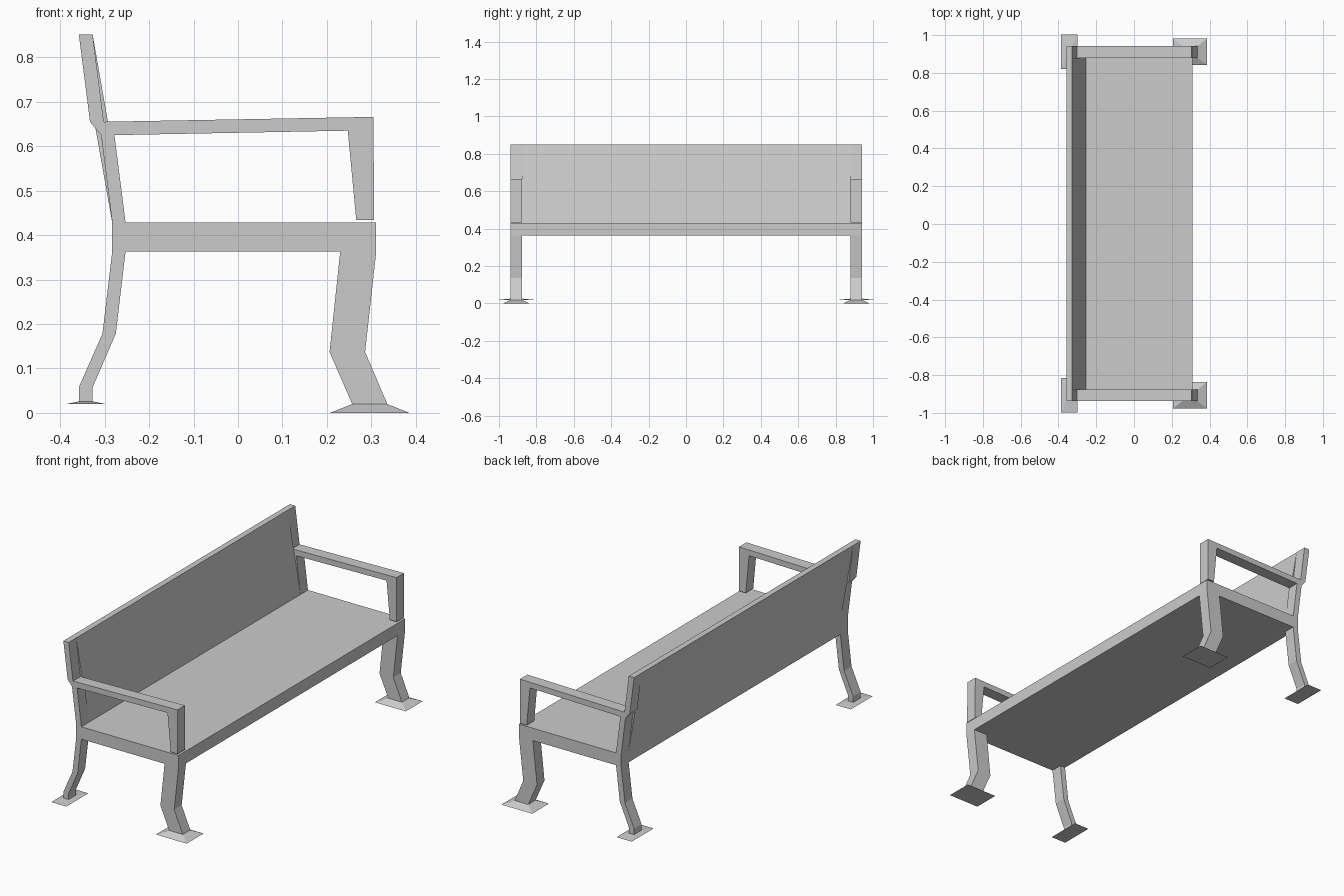
import bpy, bmesh

if "Cube" in bpy.data.objects:
    bpy.data.objects.remove(bpy.data.objects["Cube"])

SIDES = {"left": -0.907, "right": 0.911}   # y centre of each end frame
HALF = 0.031                               # half thickness of the frame


def finish(bm, name):
    bmesh.ops.recalc_face_normals(bm, faces=bm.faces)
    mesh = bpy.data.meshes.new(name)
    bm.to_mesh(mesh)
    bm.free()
    obj = bpy.data.objects.new(name, mesh)
    bpy.context.collection.objects.link(obj)
    return obj


def extrude_profile(name, points, y0, y1):
    """Extrude an x-z outline from y0 to y1."""
    bm = bmesh.new()
    face = bm.faces.new([bm.verts.new((x, y0, z)) for x, z in points])
    new = bmesh.ops.extrude_face_region(bm, geom=[face])["geom"]
    bmesh.ops.translate(bm, vec=(0, y1 - y0, 0),
                        verts=[v for v in new if isinstance(v, bmesh.types.BMVert)])
    return finish(bm, name)


def foot(name, y, bottom_x, top_x, half_y, z0, z1):
    """Flared foot plate: wide below, leg-sized on top."""
    bm = bmesh.new()
    rings = []
    for (x0, x1), h, z in ((bottom_x, half_y, z0), (top_x, HALF, z1)):
        rings.append([bm.verts.new(p) for p in ((x0, y - h, z), (x1, y - h, z),
                                                (x1, y + h, z), (x0, y + h, z))])
    a, b = rings
    bm.faces.new(a)
    bm.faces.new(b)
    for i in range(4):
        j = (i + 1) % 4
        bm.faces.new((a[i], a[j], b[j], b[i]))
    return finish(bm, name)


# End frame outline: front leg, seat rail, rear leg
leg_frame = [(0.311, 0.428), (0.311, 0.363), (0.286, 0.137), (0.336, 0.02),
             (0.257, 0.02), (0.206, 0.137), (0.230, 0.363), (-0.253, 0.363),
             (-0.275, 0.178), (-0.327, 0.058), (-0.327, 0.026), (-0.358, 0.026),
             (-0.358, 0.058), (-0.305, 0.178), (-0.283, 0.363), (-0.283, 0.428)]

# Back upright with armrest and its front post (small gap above the rail)
arm_frame = [(-0.253, 0.428), (-0.278, 0.625), (0.247, 0.635), (0.266, 0.434),
             (0.306, 0.434), (0.305, 0.666), (-0.302, 0.655), (-0.327, 0.851),
             (-0.358, 0.851), (-0.333, 0.655), (-0.308, 0.625), (-0.283, 0.428)]

for side, y in SIDES.items():
    extrude_profile(f"leg_frame_{side}", leg_frame, y - HALF, y + HALF)
    extrude_profile(f"armrest_{side}", arm_frame, y - HALF, y + HALF)
    foot(f"front_foot_{side}", y, (0.207, 0.386), (0.257, 0.336), 0.07, 0.0, 0.02)
    foot(f"rear_foot_{side}", y, (-0.386, -0.298), (-0.358, -0.327), 0.091, 0.02, 0.026)

# Seat slab and leaning back panel between the frames
inner = (SIDES["left"] + HALF, SIDES["right"] - HALF)
extrude_profile("seat", [(-0.283, 0.363), (0.311, 0.363), (0.311, 0.428),
                         (-0.283, 0.428)], *inner)
extrude_profile("back_panel", [(-0.283, 0.428), (-0.253, 0.428), (-0.327, 0.851),
                               (-0.358, 0.851)], *inner)
